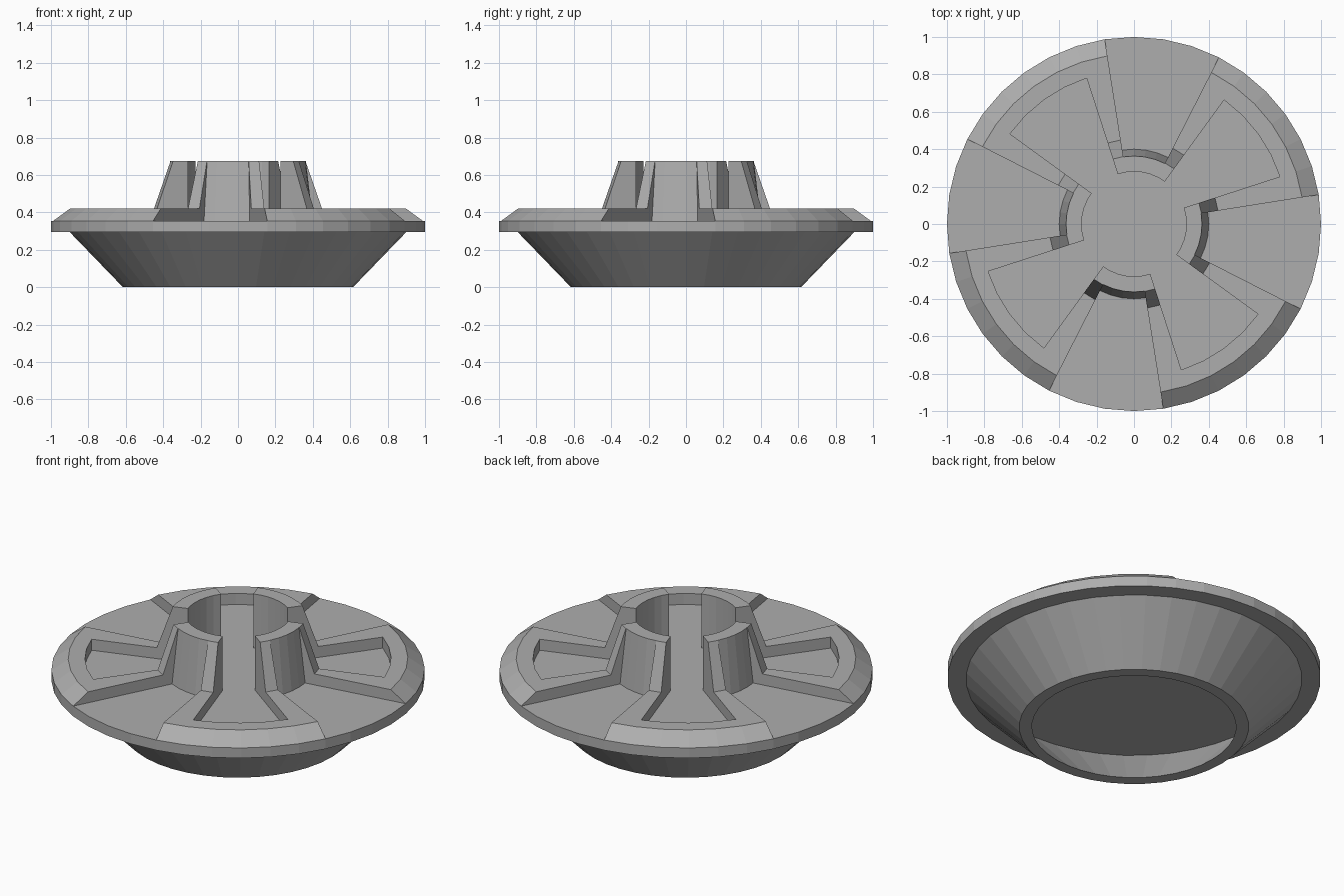
import bpy, bmesh, math

if "Cube" in bpy.data.objects:
    bpy.data.objects.remove(bpy.data.objects["Cube"], do_unlink=True)

STEP = 9            # degrees per facet
FLOOR, DECK, TOP = 0.355, 0.42, 0.675

grey = bpy.data.materials.new("plain_grey")
grey.use_nodes = True
colour = (0.42, 0.42, 0.42, 1)
grey.diffuse_color = colour
grey.node_tree.nodes["Principled BSDF"].inputs["Base Color"].default_value = colour


def sweep(bm, profile, start=0, end=360):
    """Turn a closed (radius, height) profile about z, capping partial turns."""
    full = end - start == 360
    rings = []
    for i in range((end - start) // STEP + (0 if full else 1)):
        a = math.radians(start + i * STEP)
        rings.append([bm.verts.new((r * math.cos(a), r * math.sin(a), z)) for r, z in profile])
    pairs = list(zip(rings, rings[1:]))
    if full:
        pairs.append((rings[-1], rings[0]))
    else:
        bm.faces.new(rings[0])
        bm.faces.new(rings[-1])
    n = len(profile)
    for a, b in pairs:
        for j in range(n):
            k = (j + 1) % n
            if profile[j][0] == 0 and profile[k][0] == 0:
                continue
            bm.faces.new((a[j], b[j], b[k], a[k]))


def finish(bm, name):
    bmesh.ops.remove_doubles(bm, verts=bm.verts, dist=0.0001)
    bmesh.ops.recalc_face_normals(bm, faces=bm.faces)
    mesh = bpy.data.meshes.new(name)
    bm.to_mesh(mesh)
    bm.free()
    mesh.materials.append(grey)
    ob = bpy.data.objects.new(name, mesh)
    bpy.context.collection.objects.link(ob)
    return ob


# Hollow conical bowl underneath
bm = bmesh.new()
sweep(bm, [(0.547, 0), (0.615, 0), (0.9, 0.295), (0.82, 0.295)])
finish(bm, "lower_bowl")

# Bevelled disc with the tapered hub collar
bm = bmesh.new()
sweep(bm, [(0, 0.295), (1, 0.295), (1, FLOOR), (0.91, DECK), (0.455, DECK),
           (0.365, TOP), (0.28, TOP), (0.28, FLOOR), (0, FLOOR)])
disc = finish(bm, "slotted_disc")

# Cutters: open outer sectors, and pockets running into the hub
bm = bmesh.new()
for quarter in range(0, 360, 90):
    sweep(bm, [(0.4, FLOOR), (1.2, FLOOR), (1.2, 0.8), (0.349, 0.8)], quarter + 63, quarter + 99)
    sweep(bm, [(0.2, FLOOR), (0.82, FLOOR), (0.82, 0.8), (0.2, 0.8)], quarter + 18, quarter + 54)
cutter = finish(bm, "sector_cutter")
cutter.hide_render = True

cut = disc.modifiers.new("sectors", "BOOLEAN")
cut.operation = "DIFFERENCE"
cut.solver = "EXACT"
cut.object = cutter
bpy.context.view_layer.objects.active = disc
bpy.ops.object.modifier_apply(modifier=cut.name)
bpy.data.objects.remove(cutter, do_unlink=True)
